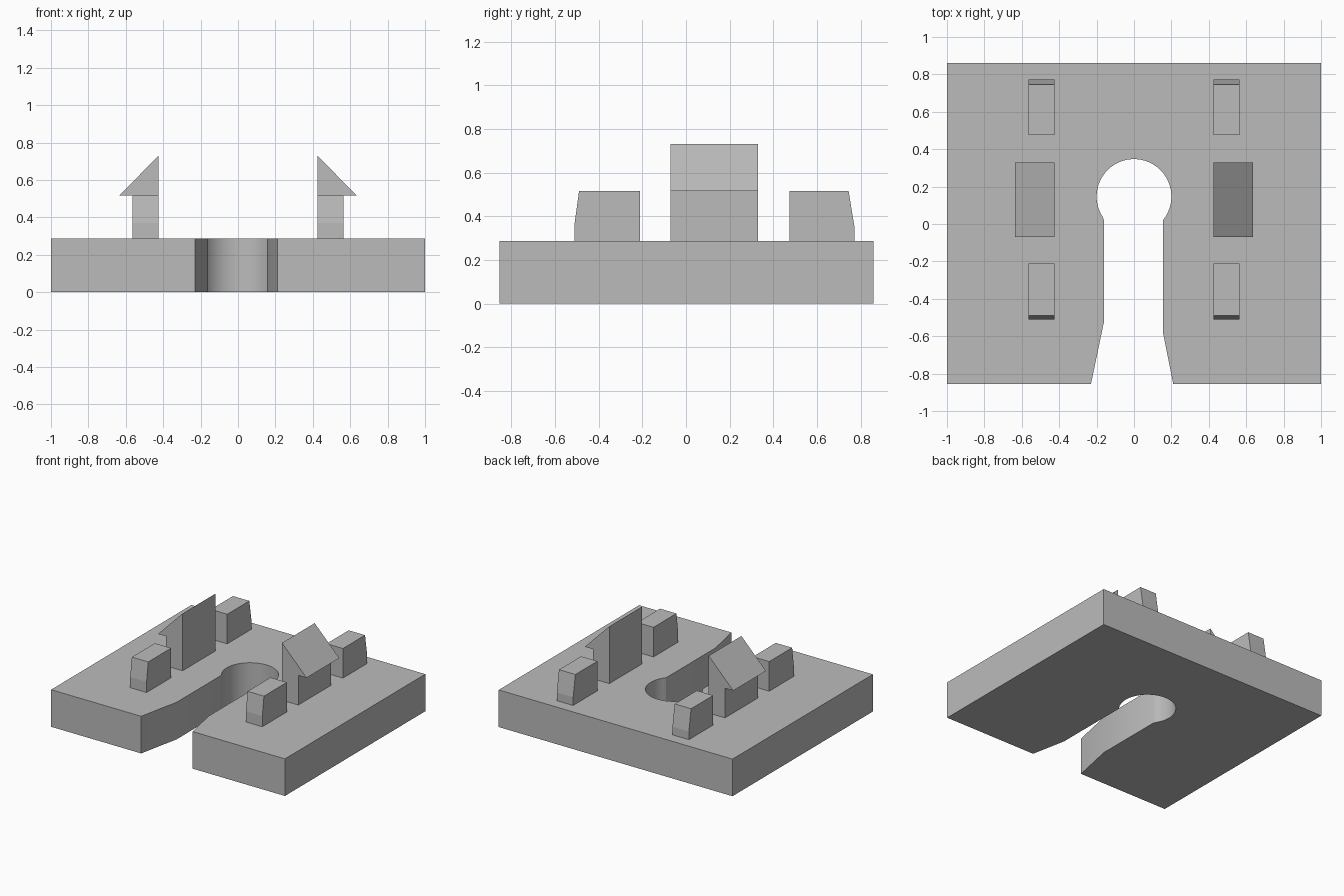
import bpy
import bmesh
from math import radians, sin, cos
from mathutils import Vector

cube = bpy.data.objects.get("Cube")
if cube:
    bpy.data.objects.remove(cube, do_unlink=True)

grey = bpy.data.materials.new("plain grey")
grey.use_nodes = True
grey.diffuse_color = (0.5, 0.5, 0.5, 1)
grey.node_tree.nodes["Principled BSDF"].inputs["Base Color"].default_value = (0.5, 0.5, 0.5, 1)


def prism(name, points, direction):
    """Extrude a flat outline along a direction into a closed solid."""
    bm = bmesh.new()
    face = bm.faces.new([bm.verts.new(p) for p in points])
    grown = bmesh.ops.extrude_face_region(bm, geom=[face], use_keep_orig=True)
    moved = [v for v in grown["geom"] if isinstance(v, bmesh.types.BMVert)]
    bmesh.ops.translate(bm, verts=moved, vec=Vector(direction))
    bmesh.ops.recalc_face_normals(bm, faces=bm.faces)
    mesh = bpy.data.meshes.new(name)
    bm.to_mesh(mesh)
    bm.free()
    mesh.materials.append(grey)
    obj = bpy.data.objects.new(name, mesh)
    bpy.context.collection.objects.link(obj)
    return obj


# Base plate with a keyhole slot open at the front
BASE = 0.287
FRONT, BACK = -0.855, 0.86
arc = [(0.2 * cos(radians(a)), 0.147 + 0.2 * sin(radians(a))) for a in range(-39, 220, 7)]
outline = [(0.21, FRONT), (1, FRONT), (1, BACK), (-1, BACK), (-1, FRONT), (-0.23, FRONT),
           (-0.16, -0.52), (-0.16, 0.02)] + arc[::-1] + [(0.155, 0.02), (0.155, -0.58)]
base = prism("base_plate", [(x, y, 0) for x, y in outline], (0, 0, BASE))
bpy.context.view_layer.objects.active = base
base.select_set(True)
bpy.ops.object.shade_smooth_by_angle(angle=radians(30))

# Matching clips and pegs on both sides of the slot
PEG_TOP = 0.516
IN, OUT, TIP = 0.425, 0.565, 0.635
front_peg = [(-0.21, BASE), (-0.21, PEG_TOP), (-0.49, PEG_TOP), (-0.51, 0.37), (-0.51, BASE)]
back_peg = [(0.475, BASE), (0.475, PEG_TOP), (0.745, PEG_TOP), (0.772, 0.35), (0.772, BASE)]
hook = [(IN, BASE), (OUT, BASE), (OUT, PEG_TOP), (TIP, PEG_TOP), (IN, 0.73)]

for side, s in (("left", 1), ("right", -1)):
    prism(f"{side}_hook_clip", [(s * x, -0.07, z) for x, z in hook], (0, 0.4, 0))
    for name, profile in (("front_peg", front_peg), ("back_peg", back_peg)):
        prism(f"{side}_{name}", [(s * IN, y, z) for y, z in profile], (s * (OUT - IN), 0, 0))
